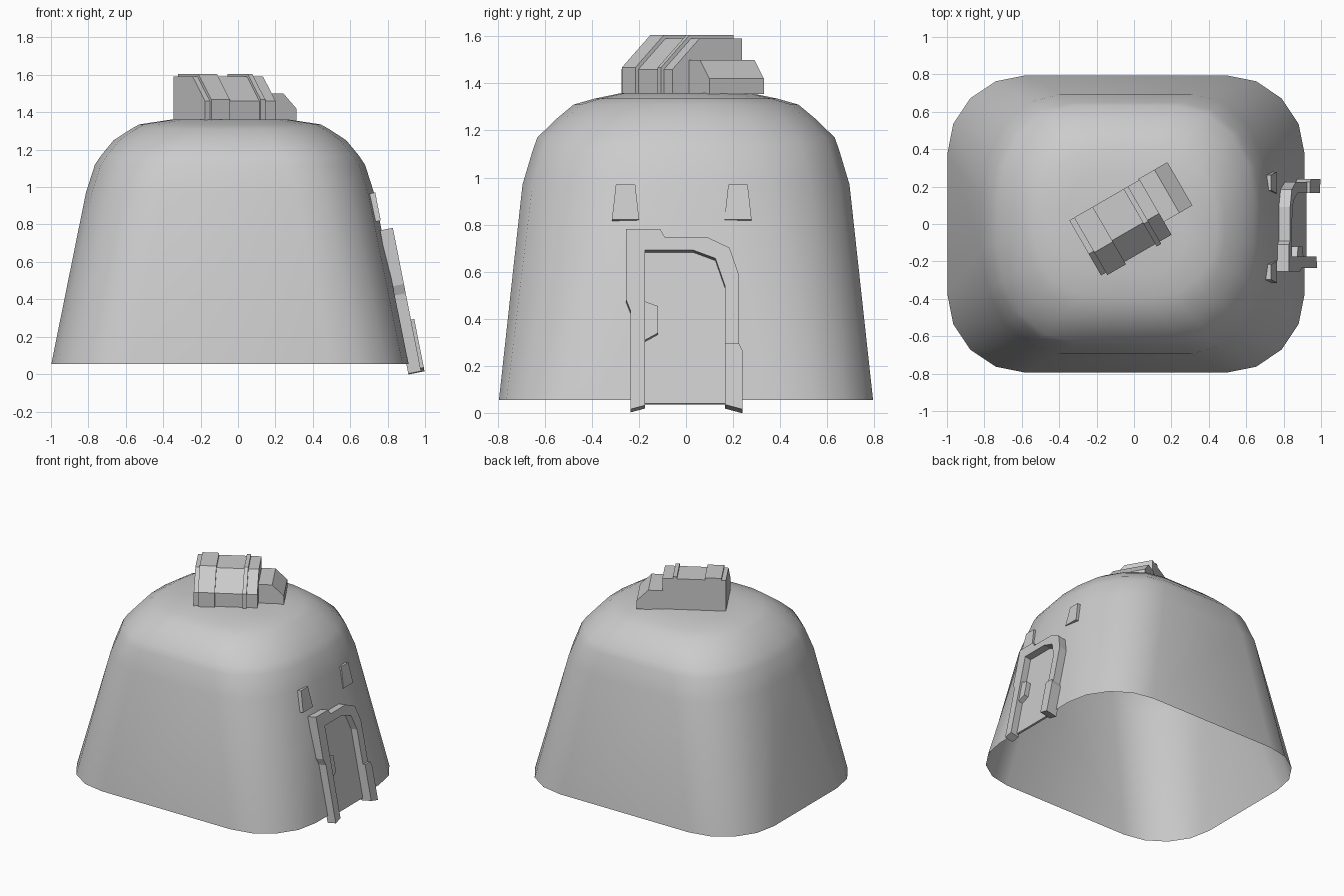
import bpy, bmesh, math
from mathutils import Vector, Matrix

if "Cube" in bpy.data.objects:
    bpy.data.objects.remove(bpy.data.objects["Cube"])


def finish(name, bm, smooth=False):
    bmesh.ops.recalc_face_normals(bm, faces=bm.faces)
    for f in bm.faces:
        f.smooth = smooth
    me = bpy.data.meshes.new(name)
    bm.to_mesh(me)
    bm.free()
    ob = bpy.data.objects.new(name, me)
    bpy.context.collection.objects.link(ob)
    return ob


def prism(name, outline, place, a, b):
    """Extrude a 2D outline from depth a to depth b; place maps (p, q, depth) to 3D."""
    bm = bmesh.new()
    lo = [bm.verts.new(place(p, q, a)) for p, q in outline]
    hi = [bm.verts.new(place(p, q, b)) for p, q in outline]
    bm.faces.new(lo)
    bm.faces.new(hi)
    n = len(outline)
    for i in range(n):
        j = (i + 1) % n
        bm.faces.new((lo[i], lo[j], hi[j], hi[i]))
    return finish(name, bm)


# Dome shell, open below: z, half width x, half width y, corner radii x and y
rings = [(.055, .955, .795, .42, .42), (.97, .77, .695, .42, .56),
         (1.12, .722, .65, .42, .54), (1.17, .688, .632, .42, .52),
         (1.25, .622, .55, .40, .47), (1.31, .53, .478, .36, .40),
         (1.335, .485, .39, .34, .32), (1.36, .32, .27, .22, .20)]
bm = bmesh.new()
loops = []
for z, hx, hy, rx, ry in rings:
    loop = []
    for k, (sx, sy) in enumerate(((1, 1), (-1, 1), (-1, -1), (1, -1))):
        for i in range(5):
            t = math.pi / 2 * (k + i / 4)
            loop.append(bm.verts.new((-.043 + sx * (hx - rx) + rx * math.cos(t),
                                      sy * (hy - ry) + ry * math.sin(t), z)))
    loops.append(loop)
for lo, hi in zip(loops, loops[1:]):
    for i in range(len(lo)):
        j = (i + 1) % len(lo)
        bm.faces.new((lo[i], lo[j], hi[j], hi[i]))
bm.faces.new(loops[-1])
finish("dome_shell", bm, True)

# Sloping right wall: outline in y and z, depth along the wall normal
slope = .197
normal = Vector((1, 0, slope)).normalized()


def on_wall(y, z, d):
    return Vector((.91 - slope * (z - .055), y, z)) + normal * d


# Door frame, boot, panel and handle
frame = [(-.235, .004), (-.235, .42), (-.255, .47), (-.255, .77), (-.11, .77), (-.09, .735),
         (.09, .735), (.185, .69), (.225, .575), (.225, .004), (.165, .02),
         (.165, .53), (.125, .645), (.03, .68), (-.175, .68), (-.175, .02)]
prism("door_frame", frame, on_wall, -.01, .06)
boot = [(.165, .02), (.24, 0), (.24, .25), (.225, .28), (.165, .28)]
prism("frame_boot", boot, on_wall, -.01, .078)
panel = [(-.18, .037), (.17, .037), (.17, .53), (.13, .65), (.03, .685), (-.18, .685)]
prism("door_panel", panel, on_wall, -.005, .01)
handle = [(-.175, .30), (-.12, .33), (-.12, .445), (-.175, .465)]
prism("door_handle", handle, on_wall, .0, .045)

# Two small windows over the door
for side, c in (("left", -.257), ("right", .221)):
    win = [(c - .058, .82), (c + .058, .82), (c + .041, .97), (c - .041, .97)]
    prism("window_" + side, win, on_wall, -.035, .004)

# Roof unit, turned 30 degrees
turn = Matrix.Rotation(math.radians(30), 3, 'Z')


def across(v, z, u):
    return turn @ Vector((u, v, z))


def along(u, z, v):
    return turn @ Vector((u, v, z))


def hood(g):
    return [(-.15 - g, 1.355), (-.15 - g, 1.46 + g / 2), (-.018 - g / 2, 1.59 + g),
            (.19, 1.59 + g), (.19, 1.355)]


prism("roof_unit", hood(0), across, -.29, .145)
prism("roof_band_wide", hood(.015), across, -.26, -.145)
prism("roof_band_narrow", hood(.015), across, .045, .073)
vent = [(.14, 1.355), (.32, 1.355), (.32, 1.42), (.24, 1.5), (.14, 1.5)]
prism("roof_vent", vent, along, -.07, .197)
